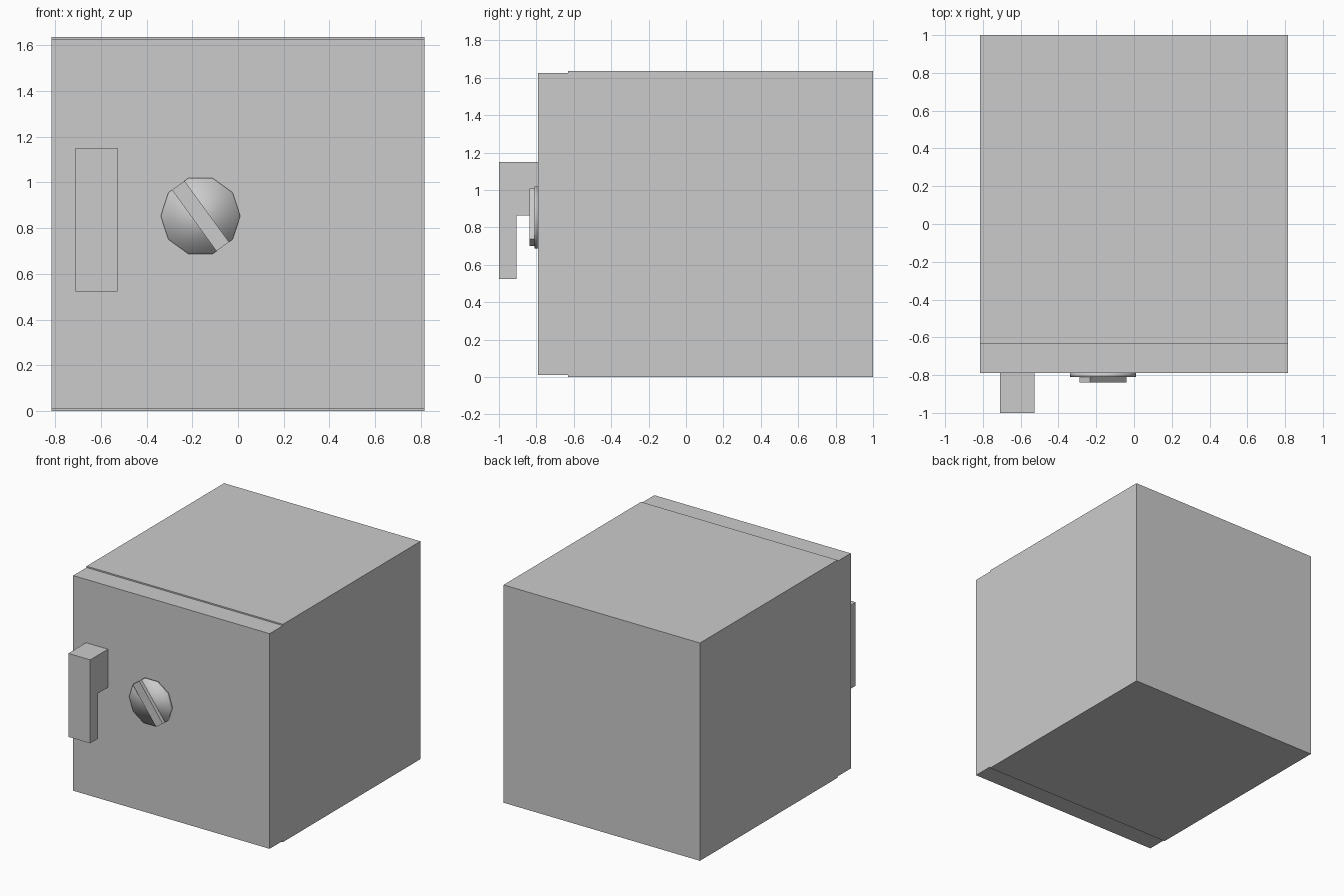
import bpy, bmesh
from math import cos, sin, radians
from mathutils import Matrix, Vector

if "Cube" in bpy.data.objects:
    bpy.data.objects.remove(bpy.data.objects["Cube"])


def make(name, bm, smooth=False):
    bmesh.ops.recalc_face_normals(bm, faces=bm.faces)
    for f in bm.faces:
        f.smooth = smooth
    me = bpy.data.meshes.new(name)
    bm.to_mesh(me)
    bm.free()
    ob = bpy.data.objects.new(name, me)
    bpy.context.collection.objects.link(ob)
    return ob


def prism(name, points, extrude, smooth=False):
    """Extrude a closed outline of 3D points along a vector."""
    bm = bmesh.new()
    face = bm.faces.new([bm.verts.new(p) for p in points])
    ext = bmesh.ops.extrude_face_region(bm, geom=[face], use_keep_orig=True)
    moved = [v for v in ext["geom"] if isinstance(v, bmesh.types.BMVert)]
    bmesh.ops.translate(bm, verts=moved, vec=Vector(extrude))
    return make(name, bm, smooth)


def box(name, lo, hi):
    (x0, y0, z0), (x1, y1, z1) = lo, hi
    return prism(name, [(x0, y0, z0), (x1, y0, z0), (x1, y0, z1), (x0, y0, z1)],
                 (0, y1 - y0, 0))


W = 0.816          # half width of the safe
DOOR_Y = -0.79     # front surface of the door

# Cabinet and slightly shorter door
box("cabinet", (-W, -0.632, 0), (W, 1, 1.636))
box("door", (-W, DOOR_Y, 0.01), (W, -0.632, 1.626))

# Hooked handle, side profile extruded across its width
profile = [(DOOR_Y, 1.15), (-1, 1.15), (-1, 0.523),
           (-0.906, 0.523), (-0.906, 0.863), (DOOR_Y, 0.863)]
prism("handle", [(-0.71, y, z) for y, z in profile], (0.182, 0, 0))

# Ten-sided dial plate
CX, CZ, R = -0.164, 0.853, 0.174
ring = [(CX + R * cos(radians(36 * i)), DOOR_Y, CZ + R * sin(radians(36 * i)))
        for i in range(10)]
prism("dial_plate", ring, (0, -0.02, 0), smooth=True)

# Slanted grip bar spanning opposite flats of the dial
half_len, half_wid = R * cos(radians(18)), 0.034
rot = Matrix.Rotation(radians(54), 4, 'Y')
corners = [(-1, -1), (1, -1), (1, 1), (-1, 1)]
prism("dial_grip",
      [Vector((CX, DOOR_Y - 0.02, CZ)) + rot @ Vector((a * half_len, 0, b * half_wid))
       for a, b in corners], (0, -0.028, 0))
